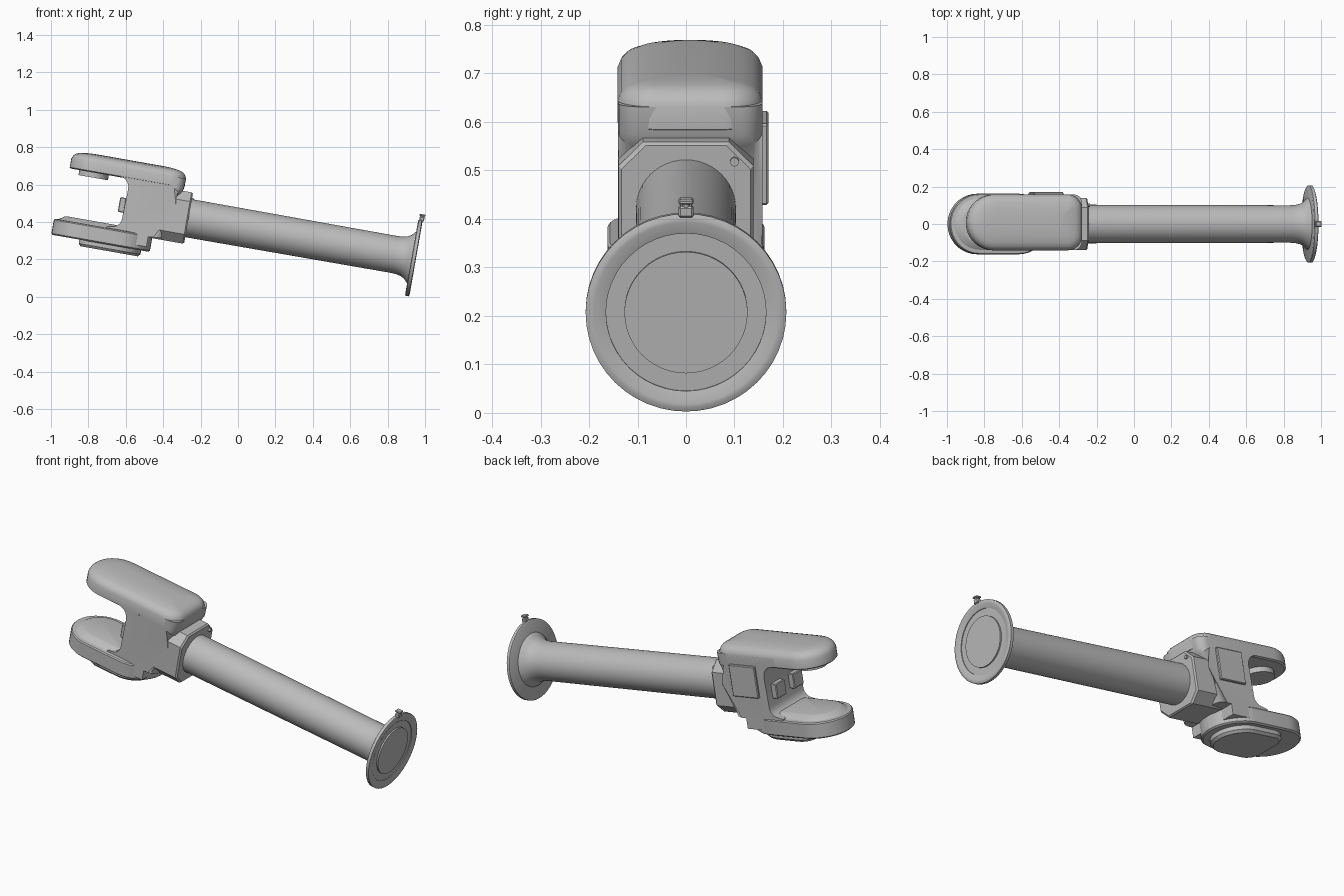
import bpy, bmesh, math
from mathutils import Matrix, Vector

cube = bpy.data.objects.get("Cube")
if cube:
    bpy.data.objects.remove(cube, do_unlink=True)

grey = bpy.data.materials.new("light grey")
grey.use_nodes = True
col = (0.5, 0.5, 0.5, 1)
grey.diffuse_color = col
grey.node_tree.nodes["Principled BSDF"].inputs["Base Color"].default_value = col

# Parts are made along a local x axis that starts at the flange face, then tilted.
PLACE = Matrix.Translation((0.952, 0, 0.206)) @ Matrix.Rotation(math.radians(10), 4, 'Y')


def finish(bm, name, angle=35):
    bmesh.ops.remove_doubles(bm, verts=bm.verts, dist=1e-5)
    bmesh.ops.recalc_face_normals(bm, faces=bm.faces)
    me = bpy.data.meshes.new(name)
    bm.to_mesh(me)
    bm.free()
    me.materials.append(grey)
    ob = bpy.data.objects.new(name, me)
    bpy.context.collection.objects.link(ob)
    ob.matrix_world = PLACE
    bpy.ops.object.select_all(action='DESELECT')
    ob.select_set(True)
    bpy.context.view_layer.objects.active = ob
    bpy.ops.object.shade_smooth_by_angle(angle=math.radians(angle))
    return ob


def skin(bm, rings):
    """Join rings of points into a capped solid."""
    vr = [[bm.verts.new(p) for p in r] for r in rings]
    n = len(vr[0])
    for a, b in zip(vr, vr[1:]):
        for i in range(n):
            bm.faces.new((a[i], a[(i + 1) % n], b[(i + 1) % n], b[i]))
    bm.faces.new(vr[0][::-1])
    bm.faces.new(vr[-1])


def slab(name, x0, x1, y0, y1, rl, rr, tiers, n=9):
    """Rounded plate: rl / rr are corner radii at each end, tiers are (z, inset)."""
    rings = []
    for z, d in tiers:
        ring = []
        for sx, sy, a0 in ((1, 1, 0), (-1, 1, 90), (-1, -1, 180), (1, -1, 270)):
            r0 = rr if sx > 0 else rl
            r = max(r0 - d, 0.004)
            k = max(r, r + d)
            cx = x1 - k if sx > 0 else x0 + k
            cy = y1 - k if sy > 0 else y0 + k
            for i in range(n + 1):
                a = math.radians(a0 + 90 * i / n)
                ring.append((cx + r * math.cos(a), cy + r * math.sin(a), z))
        rings.append(ring)
    bm = bmesh.new()
    skin(bm, rings)
    return finish(bm, name)


def box(name, centre, size, bevel=0.004):
    bm = bmesh.new()
    bmesh.ops.create_cube(bm, size=1, matrix=Matrix.Translation(centre) @ Matrix.Diagonal((*size, 1)))
    bmesh.ops.bevel(bm, geom=bm.edges[:], offset=bevel, segments=1, affect='EDGES')
    return finish(bm, name)


def lathe(name, profile, steps=48):
    """Revolve (x, radius) points about the tube axis."""
    bm = bmesh.new()
    vs = [bm.verts.new((x, 0, r)) for x, r in profile]
    es = [bm.edges.new(p) for p in zip(vs, vs[1:])]
    bmesh.ops.spin(bm, geom=vs + es, cent=(0, 0, 0), axis=(1, 0, 0),
                   angle=math.tau, steps=steps, use_duplicate=False)
    return finish(bm, name)


def disc(name, centre, r, h, axis='Z'):
    bm = bmesh.new()
    rot = Matrix.Rotation(math.pi / 2, 4, 'Y') if axis == 'X' else Matrix()
    bmesh.ops.create_cone(bm, cap_ends=True, segments=32, radius1=r, radius2=r, depth=h,
                          matrix=Matrix.Translation(centre) @ rot)
    return finish(bm, name)


# Tube, flared into the flange with a stepped end face
lathe("tube", [(-1.34, 0), (-1.34, 0.103), (-1.2, 0.103), (-0.12, 0.1), (-0.09, 0.102),
               (-0.065, 0.108), (-0.045, 0.118), (-0.03, 0.135), (-0.02, 0.14), (-0.02, 0)])
lathe("flange", [(-0.024, 0), (-0.024, 0.2), (-0.02, 0.207), (-0.004, 0.207), (0, 0.198),
                 (0, 0.19), (-0.008, 0.165), (-0.012, 0.165), (-0.012, 0.127),
                 (-0.004, 0.127), (-0.004, 0)])

# Small latch on the flange rim
box("latch_base", (-0.006, 0, 0.212), (0.026, 0.03, 0.024))
box("latch_stem", (-0.006, 0, 0.225), (0.022, 0.014, 0.02), 0.003)
box("latch_bar", (-0.006, 0, 0.233), (0.032, 0.03, 0.01), 0.003)

# Chamfered square collar
bm = bmesh.new()
rings = []
for x, h in ((-1.42, 0.139), (-1.243, 0.139), (-1.235, 0.133)):
    c = h - 0.05
    rings.append([(x, y, z) for y, z in ((h, c), (c, h), (-c, h), (-h, c),
                                         (-h, -c), (-c, -h), (c, -h), (h, -c))])
skin(bm, rings)
finish(bm, "collar", 25)
disc("collar_button", (-1.232, 0.1, 0.1), 0.009, 0.014, 'X')

# Fork body: side profile with filleted inner wall, extruded across
prof = [(-1.285, 0.205), (-1.288, 0.145), (-1.3, 0.12), (-1.355, 0.06), (-1.358, -0.13), (-1.43, -0.135),
        (-1.43, -0.19), (-1.66, -0.19), (-1.66, -0.122)]
for i in range(6):
    a = math.radians(-90 + 90 * i / 5)
    prof.append((-1.635 + 0.05 * math.cos(a), -0.065 + 0.05 * math.sin(a)))
for i in range(6):
    a = math.radians(90 * i / 5)
    prof.append((-1.64 + 0.06 * math.cos(a), 0.098 + 0.06 * math.sin(a)))
prof += [(-1.66, 0.16), (-1.66, 0.205)]
bm = bmesh.new()
skin(bm, [[(x, y, z) for x, z in prof] for y in (-0.14, 0.158)])
outer = [e for e in bm.edges
         if abs(e.verts[0].co.y - e.verts[1].co.y) < 1e-4
         and all(v.co.x > -1.36 for v in e.verts)]
bmesh.ops.bevel(bm, geom=outer, offset=0.045, segments=5, profile=0.5, affect='EDGES')
finish(bm, "fork_body")

# Upper fork arm with softly crowned top, and its bearing pad
slab("upper_arm", -1.908, -1.285, -0.141, 0.158, 0.149, 0.08,
     [(0.152, 0.008), (0.158, 0), (0.205, 0), (0.222, 0.007), (0.235, 0.02),
      (0.243, 0.042), (0.249, 0.08), (0.251, 0.12)])
disc("upper_bearing", (-1.775, 0.008, 0.14), 0.08, 0.03)

# Lower fork arm, raised bearing on top and cover plate below
slab("lower_arm", -1.943, -1.408, -0.162, 0.162, 0.161, 0.161,
     [(-0.214, 0.008), (-0.207, 0), (-0.134, 0), (-0.128, 0.005), (-0.126, 0.02)])
slab("lower_bearing", -1.92, -1.57, -0.14, 0.14, 0.139, 0.05,
     [(-0.14, 0), (-0.126, 0.002), (-0.106, 0.03), (-0.103, 0.04)])
slab("lower_cover", -1.79, -1.455, -0.135, 0.135, 0.075, 0.134,
     [(-0.205, 0), (-0.235, 0), (-0.248, 0.012)])

# Access plates on the back and on the inner wall
box("back_plate", (-1.456, 0.161, 0.068), (0.16, 0.018, 0.17))
for y in (-0.075, 0.075):
    box("inner_plate", (-1.597, y, 0.008), (0.034, 0.08, 0.08))
